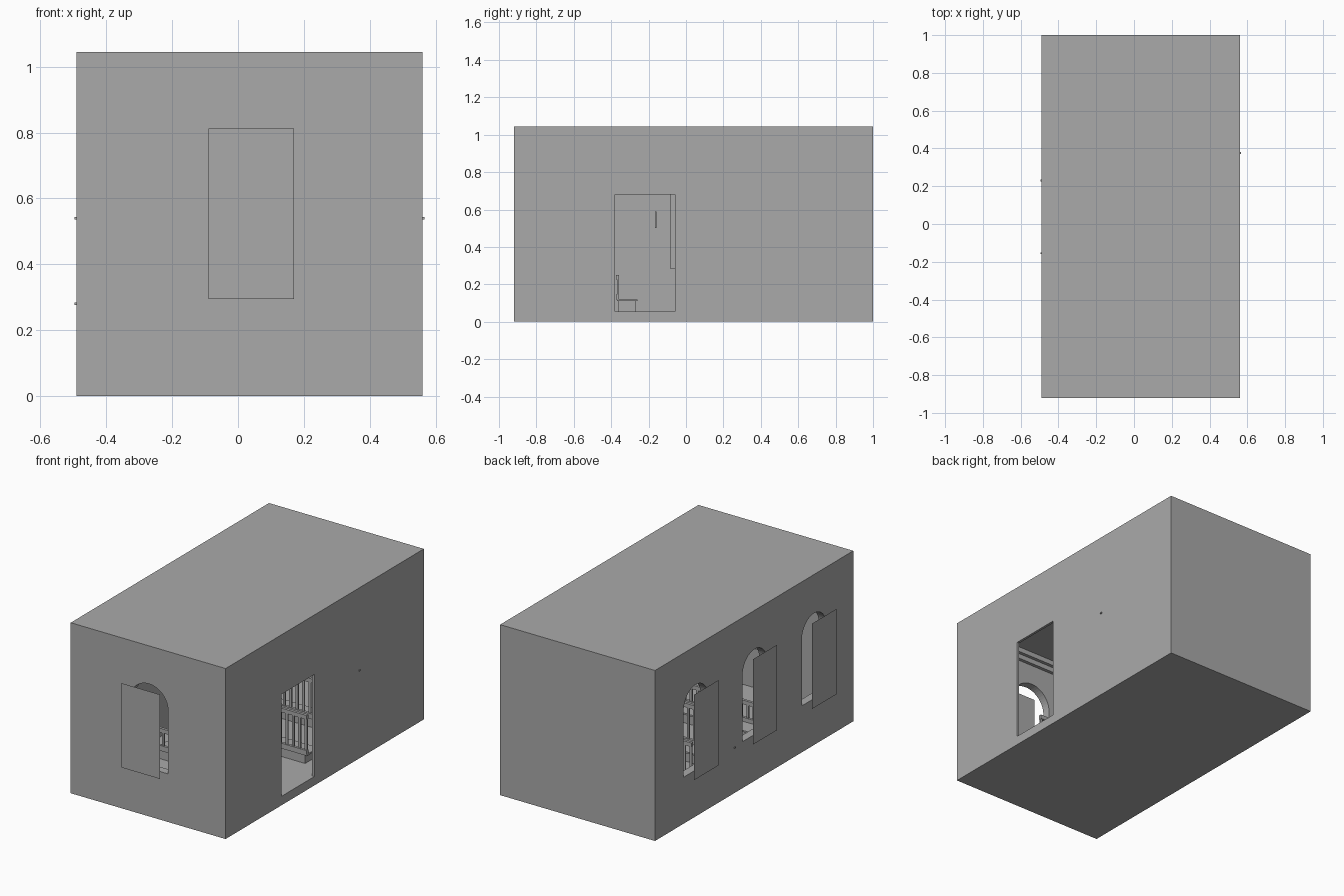
import bpy, bmesh, math
from mathutils import Vector

if "Cube" in bpy.data.objects:
    bpy.data.objects.remove(bpy.data.objects["Cube"])

grey = bpy.data.materials.new("plaster_grey")
grey.use_nodes = True
grey.diffuse_color = (0.4, 0.4, 0.4, 1)
grey.node_tree.nodes["Principled BSDF"].inputs["Base Color"].default_value = (0.4, 0.4, 0.4, 1)

# Room limits
X0, X1, Y0, Y1, H = -0.49, 0.56, -0.92, 1.0, 1.045
WALL, THIN, FLOOR = 0.05, 0.015, 0.055
IX0, IX1, IY0, IY1 = X0 + WALL, X1 - THIN, Y0 + WALL, Y1 - WALL


def finish(name, bm):
    bmesh.ops.recalc_face_normals(bm, faces=bm.faces)
    mesh = bpy.data.meshes.new(name)
    bm.to_mesh(mesh)
    bm.free()
    mesh.materials.append(grey)
    obj = bpy.data.objects.new(name, mesh)
    bpy.context.collection.objects.link(obj)
    return obj


def add_box(bm, lo, hi):
    lo, hi = Vector(lo), Vector(hi)
    verts = bmesh.ops.create_cube(bm, size=1)["verts"]
    for v in verts:
        v.co = Vector((a * b for a, b in zip(v.co, hi - lo))) + (lo + hi) / 2


def box(name, lo, hi):
    bm = bmesh.new()
    add_box(bm, lo, hi)
    return finish(name, bm)


def arch(name, centre, width, z0, z1, wall):
    """Arched prism crossing the front or side wall."""
    r = width / 2
    outline = [(-r, z0), (r, z0)]
    for i in range(25):
        a = math.pi * i / 24
        outline.append((r * math.cos(a), z1 - r + r * math.sin(a)))
    bm = bmesh.new()
    if wall == "front":
        pts = [(centre + u, Y0 - 0.03, z) for u, z in outline]
        depth = (0, WALL + 0.06, 0)
    else:
        pts = [(X0 - 0.03, centre + u, z) for u, z in outline]
        depth = (WALL + 0.06, 0, 0)
    face = bm.faces.new([bm.verts.new(p) for p in pts])
    new = bmesh.ops.extrude_face_region(bm, geom=[face])["geom"]
    bmesh.ops.translate(bm, vec=depth, verts=[v for v in new if isinstance(v, bmesh.types.BMVert)])
    return finish(name, bm)


def cut(target, cutter):
    mod = target.modifiers.new("cut", "BOOLEAN")
    mod.operation, mod.solver, mod.object = "DIFFERENCE", "EXACT", cutter
    bpy.context.view_layer.objects.active = target
    bpy.ops.object.modifier_apply(modifier=mod.name)
    bpy.data.objects.remove(cutter)


def panel(name, pts):
    bm = bmesh.new()
    bm.faces.new([bm.verts.new(p) for p in pts])
    return finish(name, bm)


# Hollow room with doorway and arched windows
room = box("room_shell", (X0, Y0, 0), (X1, Y1, H))
cut(room, box("cavity", (IX0, IY0, FLOOR), (IX1, IY1, H - WALL)))
cut(room, box("doorway", (IX1 - 0.05, -0.38, FLOOR), (X1 + 0.05, -0.06, 0.68)))

SIDE_WINDOWS = (0.605, 0.035, -0.54)
cut(room, arch("front_opening", 0.04, 0.26, 0.295, 0.812, "front"))
for y in SIDE_WINDOWS:
    cut(room, arch("side_opening", y, 0.236, 0.285, 0.808, "side"))

# Flat panels standing just outside each window
panel("front_window_panel", [(-0.09, -1, 0.295), (0.17, -1, 0.295),
                             (0.17, -1, 0.812), (-0.09, -1, 0.812)])
for i, y in enumerate(SIDE_WINDOWS):
    a, b = y - 0.118, y + 0.118
    panel(f"side_window_panel_{i + 1}", [(-X1, b, 0.285), (-X1, a, 0.285),
                                         (-X1, a, 0.808), (-X1, b, 0.808)])

# Stepped cornice under the ceiling
for i, (drop, out) in enumerate(((0.03, 0.04), (0.06, 0.02))):
    z0, z1 = H - WALL - drop, H - WALL
    bm = bmesh.new()
    add_box(bm, (IX0, IY0, z0), (IX1, IY0 + out, z1))
    add_box(bm, (IX0, IY1 - out, z0), (IX1, IY1, z1))
    add_box(bm, (IX0, IY0, z0), (IX0 + out, IY1, z1))
    add_box(bm, (IX1 - out, IY0, z0), (IX1, IY1, z1))
    finish(f"cornice_{i + 1}", bm)


# Benches with slatted backs
def bench(name, y, x0, x1, top):
    bm = bmesh.new()
    add_box(bm, (x0, y, 0.11), (x1, y + 0.11, 0.12))
    add_box(bm, (x0 + 0.02, y + 0.01, FLOOR), (x1 - 0.02, y + 0.1, 0.11))
    for z in (0.12, top - 0.025):
        add_box(bm, (x0, y - 0.005, z), (x1, y + 0.012, z + 0.025))
    count = round((x1 - x0) / 0.045)
    for i in range(count + 1):
        x = x0 + (x1 - x0 - 0.016) * i / count
        add_box(bm, (x, y, 0.12), (x + 0.016, y + 0.008, top))
    finish(name, bm)


bench("front_bench", -0.37, -0.3, 0.4, 0.25)
bench("middle_bench", 0.04, -0.36, 0.44, 0.36)
bench("rear_bench", 0.45, -0.36, 0.44, 0.36)

# Small wall plate and pegs poking through the walls
box("wall_plate", (IX0, -0.167, 0.5), (IX0 + 0.02, -0.157, 0.59))
for i, (x, y, z) in enumerate(((X1, 0.375, 0.54), (X0, -0.155, 0.54), (X0, 0.23, 0.28))):
    box(f"peg_{i + 1}", (x - 0.006, y - 0.005, z - 0.004), (x + 0.006, y + 0.005, z + 0.004))
